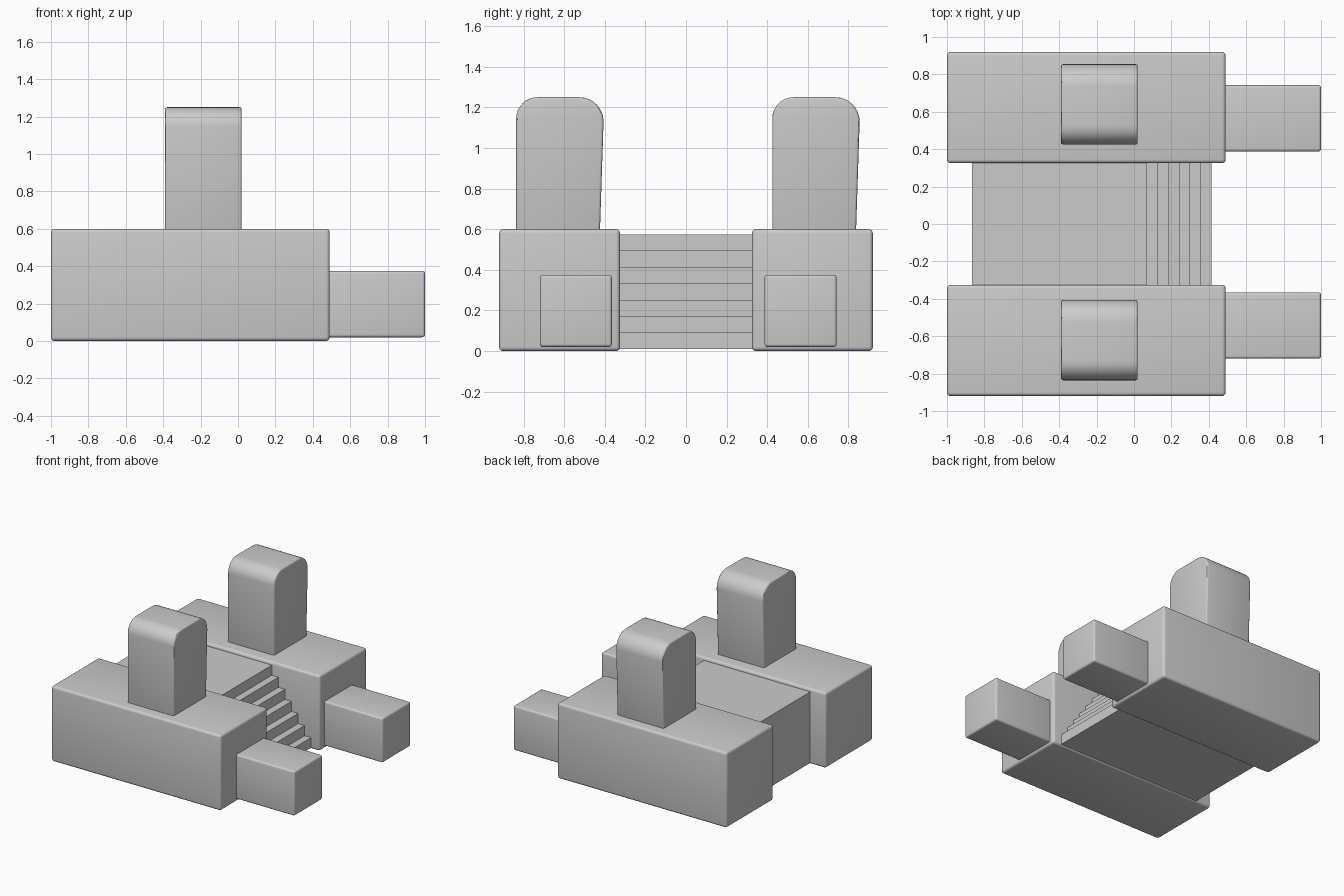
import bpy, bmesh, math
from mathutils import Vector

if "Cube" in bpy.data.objects:
    bpy.data.objects.remove(bpy.data.objects["Cube"])


def extrude_profile(name, pts, direction):
    """Closed solid from a planar outline pushed along a direction."""
    bm = bmesh.new()
    face = bm.faces.new([bm.verts.new(p) for p in pts])
    new = bmesh.ops.extrude_face_region(bm, geom=[face])["geom"]
    bmesh.ops.translate(bm, vec=Vector(direction),
                        verts=[v for v in new if isinstance(v, bmesh.types.BMVert)])
    bmesh.ops.recalc_face_normals(bm, faces=bm.faces)
    mesh = bpy.data.meshes.new(name)
    bm.to_mesh(mesh)
    bm.free()
    obj = bpy.data.objects.new(name, mesh)
    bpy.context.collection.objects.link(obj)
    return obj


def soften(obj, width, segments=4):
    mod = obj.modifiers.new("rounded_edges", "BEVEL")
    mod.width, mod.segments = width, segments
    mod.limit_method, mod.angle_limit = "ANGLE", math.radians(40)
    bpy.ops.object.select_all(action="DESELECT")
    obj.select_set(True)
    bpy.context.view_layer.objects.active = obj
    bpy.ops.object.modifier_apply(modifier=mod.name)
    bpy.ops.object.shade_smooth_by_angle(angle=math.radians(30))


def rounded_box(name, x, y, z, width):
    pts = [(x[0], y[0], z[0]), (x[1], y[0], z[0]), (x[1], y[1], z[0]), (x[0], y[1], z[0])]
    obj = extrude_profile(name, pts, (0, 0, z[1] - z[0]))
    soften(obj, width)
    return obj


def arc(cy, cz, r, start, end, n=8):
    angles = [math.radians(start + (end - start) * i / n) for i in range(n + 1)]
    return [(cy + r * math.cos(a), cz + r * math.sin(a)) for a in angles]


def post(name, y0):
    # Slightly flared upright with a rounded top
    outline = [(y0, 0.58), (y0 + 0.412, 0.58)]
    outline += arc(y0 + 0.31, 1.13, 0.12, 0, 90)
    outline += arc(y0 + 0.105, 1.145, 0.105, 90, 180)
    obj = extrude_profile(name, [(-0.39, y, z) for y, z in outline], (0.41, 0, 0))
    soften(obj, 0.012, 3)


# Side walls
rounded_box("near_side_wall", (-1, 0.49), (-0.92, -0.325), (0, 0.6), 0.02)
rounded_box("far_side_wall", (-1, 0.49), (0.325, 0.92), (0, 0.6), 0.02)

# Low plinths in front of the walls
for name, y0 in (("near_plinth", -0.72), ("far_plinth", 0.387)):
    rounded_box(name, (0.46, 1.0), (y0, y0 + 0.355), (0.02, 0.375), 0.015)

# Posts on top of the walls
post("near_post", -0.836)
post("far_post", 0.425)

# Solid staircase between the walls
steps, top, bottom, first, last = 7, 0.575, 0.01, 0.07, 0.415
profile = [(-0.865, bottom), (-0.865, top)]
for i in range(steps):
    x = first + (last - first) * i / (steps - 1)
    rise = (top - bottom) / steps
    profile += [(x, top - rise * i), (x, top - rise * (i + 1))]
extrude_profile("staircase", [(x, -0.33, z) for x, z in profile], (0, 0.66, 0))
